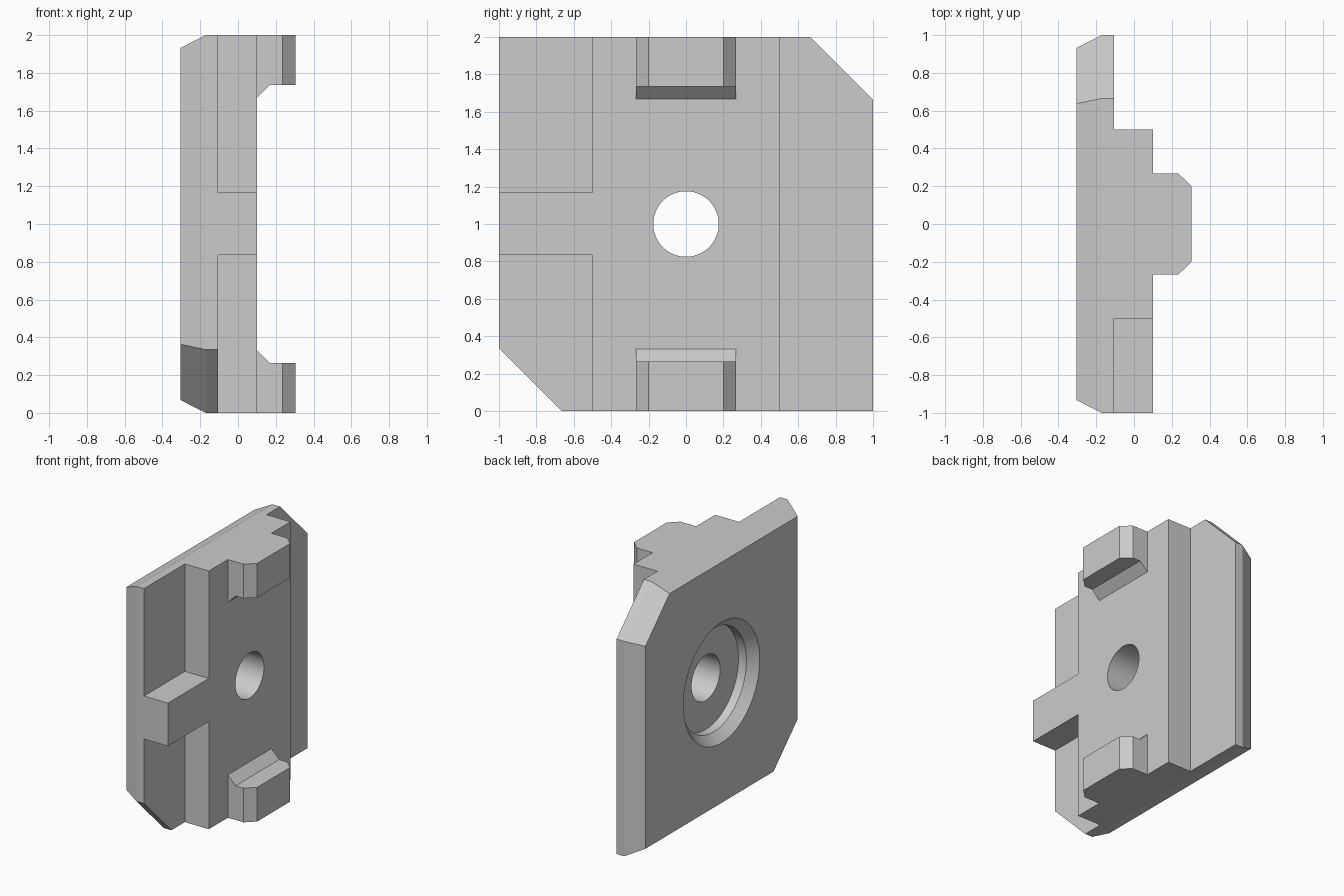
import bpy, bmesh, math
from mathutils import Vector

if "Cube" in bpy.data.objects:
    bpy.data.objects.remove(bpy.data.objects["Cube"], do_unlink=True)

grey = bpy.data.materials.new("plain grey")
grey.use_nodes = True
grey.diffuse_color = (0.6, 0.6, 0.6, 1)
grey.node_tree.nodes["Principled BSDF"].inputs["Base Color"].default_value = (0.6, 0.6, 0.6, 1)

BACK, RIM, SEAT, FACE, TIP = -0.305, -0.17, -0.105, 0.1, 0.305


def loft(bm, rings):
    """Closed solid through rings of equal point count."""
    loops = [[bm.verts.new(p) for p in ring] for ring in rings]
    n = len(loops[0])
    bm.faces.new(loops[0])
    bm.faces.new(loops[-1])
    for a, b in zip(loops, loops[1:]):
        for i in range(n):
            j = (i + 1) % n
            bm.faces.new((a[i], a[j], b[j], b[i]))


def box(bm, x, y, z):
    loft(bm, [[(x[0], y[i], z[j]) for i, j in ((0, 0), (1, 0), (1, 1), (0, 1))],
              [(x[1], y[i], z[j]) for i, j in ((0, 0), (1, 0), (1, 1), (0, 1))]])


def finish(name, bm):
    bmesh.ops.recalc_face_normals(bm, faces=bm.faces)
    mesh = bpy.data.meshes.new(name)
    bm.to_mesh(mesh)
    bm.free()
    mesh.materials.append(grey)
    ob = bpy.data.objects.new(name, mesh)
    bpy.context.collection.objects.link(ob)
    return ob


def outline(x, d):
    """Square with two opposite corners cut off, inset evenly by d."""
    e, c = 1 - d, 0.665 - d * math.tan(math.radians(22.5))
    pts = [(-e, -c), (-c, -e), (e, -e), (e, c), (c, e), (-e, e)]
    return [(x, y, z + 1) for y, z in pts]


# Base plate with bevelled back rim
bm = bmesh.new()
loft(bm, [outline(BACK, 0.068), outline(RIM, 0), outline(SEAT, 0)])
plate = finish("base_plate", bm)

# Raised centre block
bm = bmesh.new()
box(bm, (SEAT, FACE), (-0.5, 0.5), (0, 2))
block = finish("raised_block", bm)

# Side bar
bm = bmesh.new()
box(bm, (SEAT, FACE), (-1, -0.5), (0.835, 1.168))
finish("side_bar", bm)

# Lugs at the top and bottom, each with a sloped foot
for name, s in (("upper_lug", 1), ("lower_lug", -1)):
    bm = bmesh.new()
    plan = [(FACE, -0.267), (0.235, -0.267), (TIP, -0.2),
            (TIP, 0.2), (0.235, 0.267), (FACE, 0.267)]
    loft(bm, [[(x, y, 1 + s * h) for x, y in plan] for h in (0.735, 1)])
    foot = [(FACE, 0.668), (0.167, 0.735), (FACE, 0.735)]
    loft(bm, [[(x, y, 1 + s * h) for x, h in foot] for y in (-0.267, 0.267)])
    finish(name, bm)

# Cutter: flared recess at the back and a bore through the middle
bm = bmesh.new()
profile = [(-0.405, 0.567), (-0.238, 0.4), (RIM, 0.4), (RIM, 0.175), (0.2, 0.175)]
turns = [math.tau * i / 64 for i in range(64)]
loft(bm, [[(x, r * math.cos(a), 1 + r * math.sin(a)) for a in turns] for x, r in profile])
cutter = finish("bore_cutter", bm)
cutter.hide_render = True

for ob in (plate, block):
    mod = ob.modifiers.new("bore", "BOOLEAN")
    mod.operation = "DIFFERENCE"
    mod.solver = "EXACT"
    mod.object = cutter
    bpy.ops.object.select_all(action="DESELECT")
    bpy.context.view_layer.objects.active = ob
    ob.select_set(True)
    bpy.ops.object.modifier_apply(modifier=mod.name)
    bpy.ops.object.shade_smooth_by_angle(angle=math.radians(20))
bpy.data.objects.remove(cutter, do_unlink=True)
